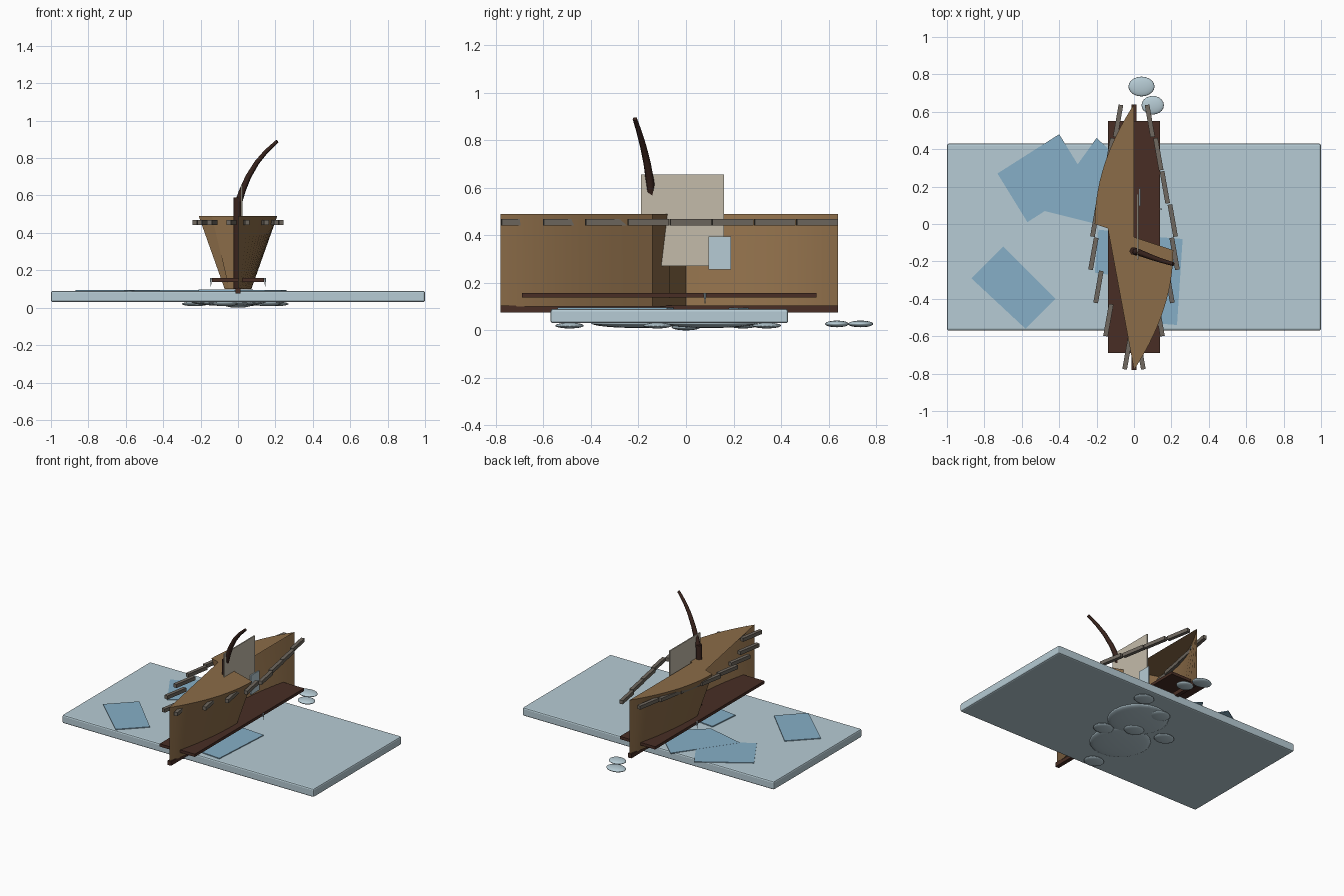
import bpy, bmesh, math
from mathutils import Vector

if "Cube" in bpy.data.objects:
    bpy.data.objects.remove(bpy.data.objects["Cube"])


def material(name, rgb):
    m = bpy.data.materials.new(name)
    m.diffuse_color = (*rgb, 1)
    m.use_nodes = True
    m.node_tree.nodes["Principled BSDF"].inputs["Base Color"].default_value = m.diffuse_color
    return m


ICE = material("pale ice", (0.47, 0.60, 0.66))
BLUE = material("blue ice", (0.24, 0.43, 0.57))
HULL = material("hull wood", (0.26, 0.15, 0.065))
DARK = material("dark timber", (0.065, 0.027, 0.018))
MAST = material("mast timber", (0.04, 0.017, 0.012))
GREY = material("weathered rail", (0.16, 0.14, 0.115))
SAIL = material("canvas", (0.55, 0.50, 0.40))


def finish(name, bm, mat):
    me = bpy.data.meshes.new(name)
    bm.to_mesh(me)
    bm.free()
    me.materials.append(mat)
    ob = bpy.data.objects.new(name, me)
    bpy.context.collection.objects.link(ob)
    return ob


def box(name, lo, hi, mat, turn=0):
    bm = bmesh.new()
    bmesh.ops.create_cube(bm, size=1)
    for v in bm.verts:
        v.co = Vector(v.co[i] * (hi[i] - lo[i]) for i in range(3))
    ob = finish(name, bm, mat)
    ob.location = [(a + b) / 2 for a, b in zip(lo, hi)]
    ob.rotation_euler.z = turn
    return ob


def prism(name, pts, z0, z1, mat):
    bm = bmesh.new()
    f = bm.faces.new([bm.verts.new((x, y, z0)) for x, y in pts])
    up = bmesh.ops.extrude_face_region(bm, geom=[f])["geom"]
    for v in up:
        if isinstance(v, bmesh.types.BMVert):
            v.co.z = z1
    bmesh.ops.recalc_face_normals(bm, faces=bm.faces)
    return finish(name, bm, mat)


def blob(name, loc, size):
    bm = bmesh.new()
    bmesh.ops.create_uvsphere(bm, u_segments=20, v_segments=12, radius=1)
    for v in bm.verts:
        v.co = Vector(v.co[i] * size[i] for i in range(3))
    for f in bm.faces:
        f.smooth = True
    finish(name, bm, ICE).location = loc


# ice floe
floe = box("ice_floe", (-1, -0.57, 0.03), (1, 0.43, 0.09), ICE)
bev = floe.modifiers.new("soft edge", 'BEVEL')
bev.width = 0.01
bev.segments = 2

# blue cracked sheets on the floe
sheets = [
    [(-0.40, 0.48), (-0.73, 0.27), (-0.57, 0.01), (-0.24, 0.22)],
    [(-0.20, 0.46), (-0.48, 0.07), (-0.20, 0.00), (0.06, 0.22)],
    [(-0.70, -0.12), (-0.87, -0.29), (-0.58, -0.56), (-0.42, -0.40)],
    [(0.26, -0.08), (0.00, -0.06), (-0.02, -0.52), (0.23, -0.54)],
    [(-0.19, -0.03), (-0.21, -0.26), (0.05, -0.30), (0.08, -0.06)],
]
for i, pts in enumerate(sheets):
    prism(f"blue_sheet_{i}", pts, 0.088, 0.094 + i * 0.0006, BLUE)

# lumps below the floe and two loose ones behind the stern
for i, (x, y) in enumerate([(0.16, -0.12), (-0.23, 0.03), (-0.02, 0.24),
                            (-0.07, -0.49), (0.20, 0.34)]):
    blob(f"under_lump_{i}", (x, y, 0.02), (0.07, 0.06, 0.012))
for i, (x, y) in enumerate([(-0.05, -0.2), (0.05, 0.1)]):
    blob(f"broad_lump_{i}", (x, y, 0.03), (0.2, 0.2, 0.02))
blob("loose_lump_0", (0.04, 0.735, 0.027), (0.07, 0.053, 0.014))
blob("loose_lump_1", (0.10, 0.635, 0.027), (0.06, 0.05, 0.014))
blob("seat_lump", (0, 0, 0.013), (0.07, 0.06, 0.013))


# broken hull: each half keeps one flared side, a deck and a torn end face
def hull_half(name, side, y_mid, y_tip, far_x):
    n = 14
    bm = bmesh.new()
    top, low = [], []
    for k in range(n + 1):
        t = k / n
        w = side * 0.21 * (1 - t * t)
        y = y_mid + (y_tip - y_mid) * t
        top.append(bm.verts.new((w, y, 0.49)))
        low.append(bm.verts.new((w * 0.34, y, 0.10)))
    for k in range(n):
        bm.faces.new((top[k], top[k + 1], low[k + 1], low[k])).smooth = True
    # torn end on the slanted break line
    y_far = -0.07 - far_x / 3
    ft = bm.verts.new((far_x, y_far, 0.49))
    fl = bm.verts.new((far_x * 0.34, y_far, 0.10))
    bm.faces.new((ft, top[0], low[0], fl))
    # deck and bottom
    bm.faces.new(top + [ft])
    bm.faces.new(low + [fl])
    bmesh.ops.remove_doubles(bm, verts=bm.verts, dist=0.0005)
    bmesh.ops.recalc_face_normals(bm, faces=bm.faces)
    ob = finish(name, bm, HULL)
    bpy.context.view_layer.objects.active = ob
    ob.select_set(True)
    bpy.ops.object.shade_smooth_by_angle(angle=math.radians(30))
    ob.select_set(False)


hull_half("stern_half", -1, 0.0, 0.64, 0.0)
hull_half("bow_half", 1, -0.14, -0.78, -0.14)

# keel and low plank deck
box("keel", (-0.014, -0.78, 0.075), (0.014, 0.64, 0.105), DARK)
box("low_planking", (-0.14, -0.69, 0.138), (0.14, 0.55, 0.158), DARK)

# splayed rail pieces along both sides
centres = [0.085, 0.13, 0.165, 0.207, 0.217, 0.19, 0.137, 0.035]
for i, x in enumerate(centres):
    y = 0.551 - i * 0.1775
    tilt = math.radians(10)
    for s, word in ((-1, "left"), (1, "right")):
        # both rows splay outward towards the bow
        box(f"rail_{word}_{i}", (s * x - 0.0125, y - 0.087, 0.442),
            (s * x + 0.0125, y + 0.087, 0.468), GREY, s * tilt)


# mast stump and bent broken top
def spar(name, pts, radii):
    cu = bpy.data.curves.new(name, 'CURVE')
    cu.dimensions = '3D'
    cu.bevel_depth = 1
    cu.bevel_resolution = 1
    cu.use_fill_caps = True
    sp = cu.splines.new('POLY')
    sp.points.add(len(pts) - 1)
    for p, co, r in zip(sp.points, pts, radii):
        p.co = (*co, 1)
        p.radius = r
    cu.materials.append(MAST)
    ob = bpy.data.objects.new(name, cu)
    bpy.context.collection.objects.link(ob)


spar("mast_stump", [(-0.003, -0.145, 0.1), (-0.003, -0.145, 0.59)], [0.022, 0.022])
spar("bent_mast_top",
     [(0.005, -0.147, 0.57), (0.025, -0.152, 0.63), (0.055, -0.163, 0.70),
      (0.10, -0.18, 0.775), (0.15, -0.197, 0.835), (0.21, -0.215, 0.89)],
     [0.02, 0.018, 0.016, 0.014, 0.012, 0.01])

# hanging sail and frozen scrap
box("sail", (0.016, -0.19, 0.27), (0.024, 0.16, 0.655), SAIL)
box("frozen_scrap", (0.028, 0.095, 0.255), (0.036, 0.19, 0.395), ICE)

# small icicles
for i, (x, y) in enumerate([(-0.145, 0.08), (0.145, 0.08)]):
    bm = bmesh.new()
    bmesh.ops.create_cone(bm, segments=6, radius1=0.001, radius2=0.006,
                          depth=0.045, cap_ends=True)
    finish(f"icicle_{i}", bm, ICE).location = (x, y, 0.135)
